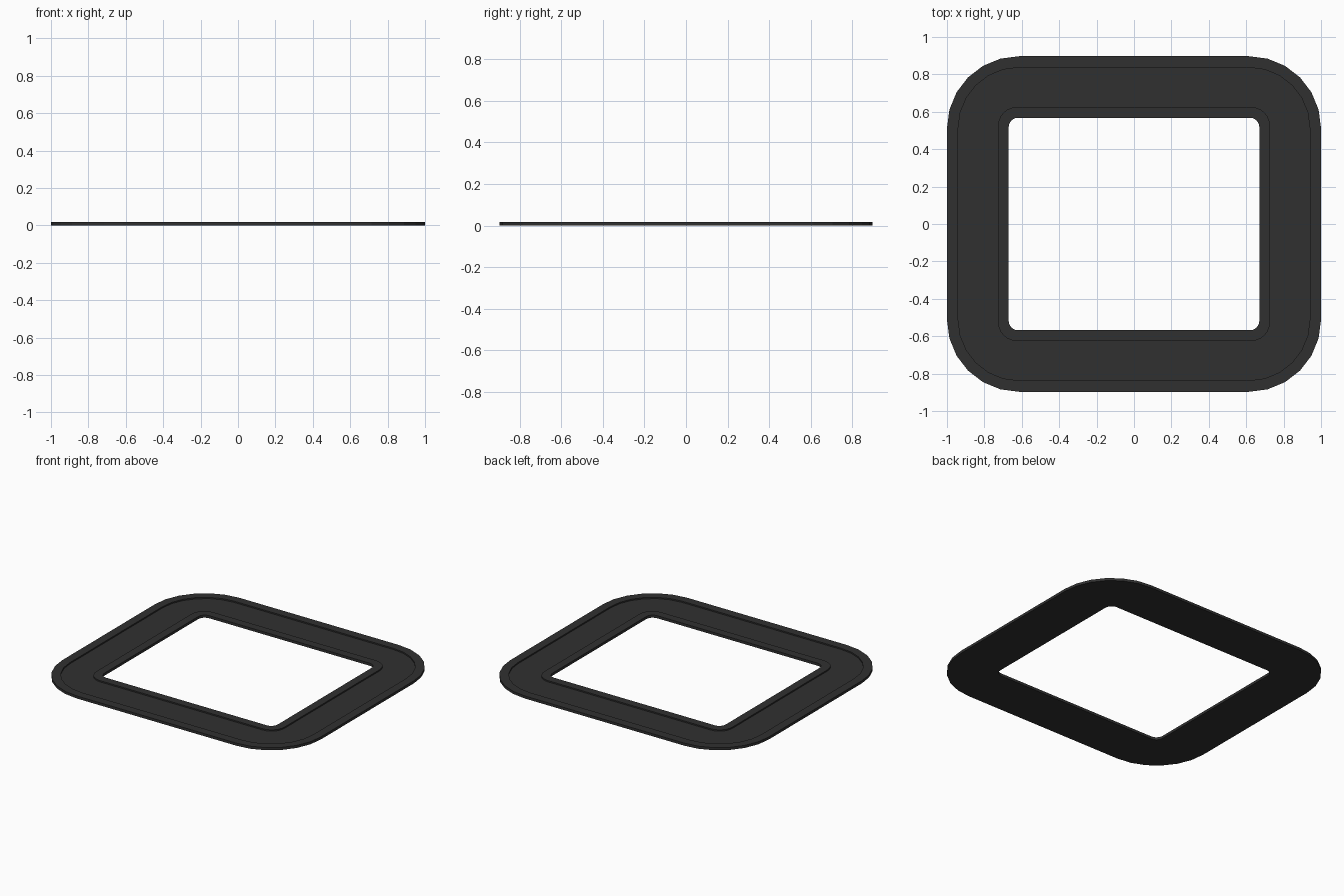
import bpy, bmesh
from math import sin, cos, pi

if "Cube" in bpy.data.objects:
    bpy.data.objects.remove(bpy.data.objects["Cube"])

SEGS = 6  # facets per rounded corner


def rounded_rect(bm, hx, hy, r, z):
    """Ring of vertices around a rounded rectangle."""
    ring = []
    for q, (sx, sy) in enumerate([(1, 1), (-1, 1), (-1, -1), (1, -1)]):
        for i in range(SEGS + 1):
            a = (q + i / SEGS) * pi / 2
            ring.append(bm.verts.new((sx * (hx - r) + r * cos(a),
                                      sy * (hy - r) + r * sin(a), z)))
    return ring


TOP, FLOOR = 0.018, 0.009

# Cross-section from outer wall to opening: half x, half y, corner radius, z
section = [
    (1.00, 0.897, 0.385, 0),        # outer wall
    (1.00, 0.897, 0.385, TOP),
    (0.94, 0.837, 0.325, TOP),      # outer raised rim
    (0.94, 0.837, 0.325, FLOOR),    # recessed channel
    (0.727, 0.625, 0.10, FLOOR),
    (0.727, 0.625, 0.10, TOP),      # inner raised rim
    (0.67, 0.568, 0.05, TOP),
    (0.67, 0.568, 0.05, 0),         # wall of the opening
]

bm = bmesh.new()
rings = [rounded_rect(bm, *s) for s in section]
for a, b in zip(rings, rings[1:] + rings[:1]):
    n = len(a)
    for i in range(n):
        j = (i + 1) % n
        bm.faces.new((a[i], a[j], b[j], b[i]))
bmesh.ops.recalc_face_normals(bm, faces=bm.faces)
mesh = bpy.data.meshes.new("frame_plate")
bm.to_mesh(mesh)
bm.free()

# Dark finish
mat = bpy.data.materials.new("dark_grey")
mat.diffuse_color = (0.03, 0.03, 0.03, 1)
mat.use_nodes = True
mat.node_tree.nodes["Principled BSDF"].inputs["Base Color"].default_value = mat.diffuse_color
mesh.materials.append(mat)

frame = bpy.data.objects.new("frame_plate", mesh)
bpy.context.collection.objects.link(frame)
